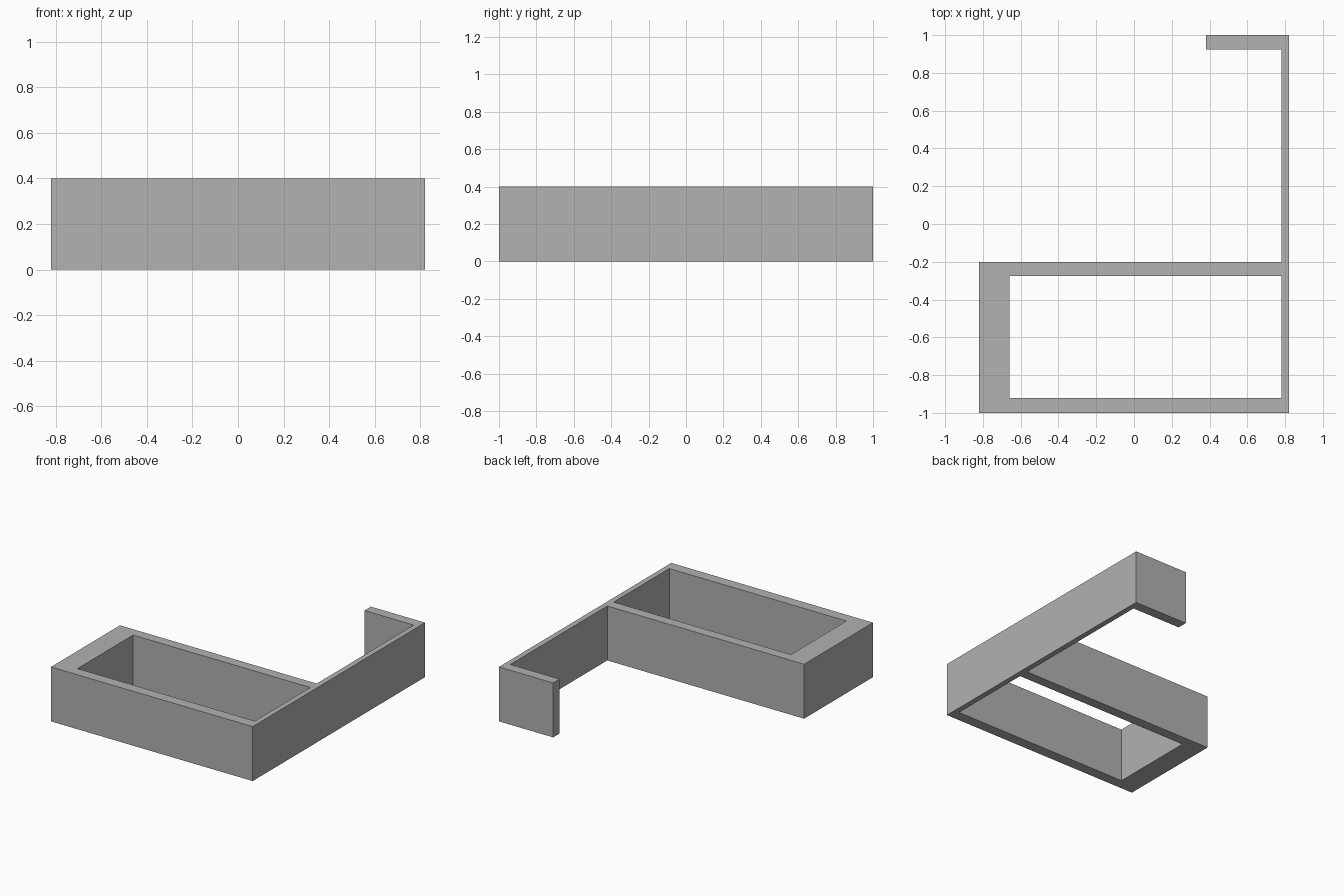
import bpy, bmesh

if "Cube" in bpy.data.objects:
    bpy.data.objects.remove(bpy.data.objects["Cube"])

HEIGHT = 0.4

grey = bpy.data.materials.new("mid_grey")
grey.diffuse_color = (0.445, 0.445, 0.445, 1)
grey.use_nodes = True
grey.node_tree.nodes["Principled BSDF"].inputs["Base Color"].default_value = grey.diffuse_color

# Footprint grid lines, and which cells are solid wall
xs = [-0.82, -0.66, 0.38, 0.78, 0.82]
ys = [-1.0, -0.92, -0.275, -0.2, 0.925, 1.0]
rows = ["####",   # front wall
        "#..#",   # open room
        "####",   # middle wall
        "...#",   # long thin side wall
        "..##"]   # short return at the back

bm = bmesh.new()
for j, row in enumerate(rows):
    for i, cell in enumerate(row):
        if cell == "#":
            corners = [(xs[i], ys[j]), (xs[i + 1], ys[j]),
                       (xs[i + 1], ys[j + 1]), (xs[i], ys[j + 1])]
            bm.faces.new([bm.verts.new((x, y, 0)) for x, y in corners])
bmesh.ops.remove_doubles(bm, verts=bm.verts[:], dist=1e-4)

# Raise the footprint into one closed solid, keeping the base
result = bmesh.ops.extrude_face_region(bm, geom=bm.faces[:], use_keep_orig=True)
top = [v for v in result["geom"] if isinstance(v, bmesh.types.BMVert)]
bmesh.ops.translate(bm, verts=top, vec=(0, 0, HEIGHT))
bmesh.ops.recalc_face_normals(bm, faces=bm.faces[:])

mesh = bpy.data.meshes.new("walls")
bm.to_mesh(mesh)
bm.free()
mesh.materials.append(grey)
walls = bpy.data.objects.new("walls", mesh)
bpy.context.collection.objects.link(walls)
